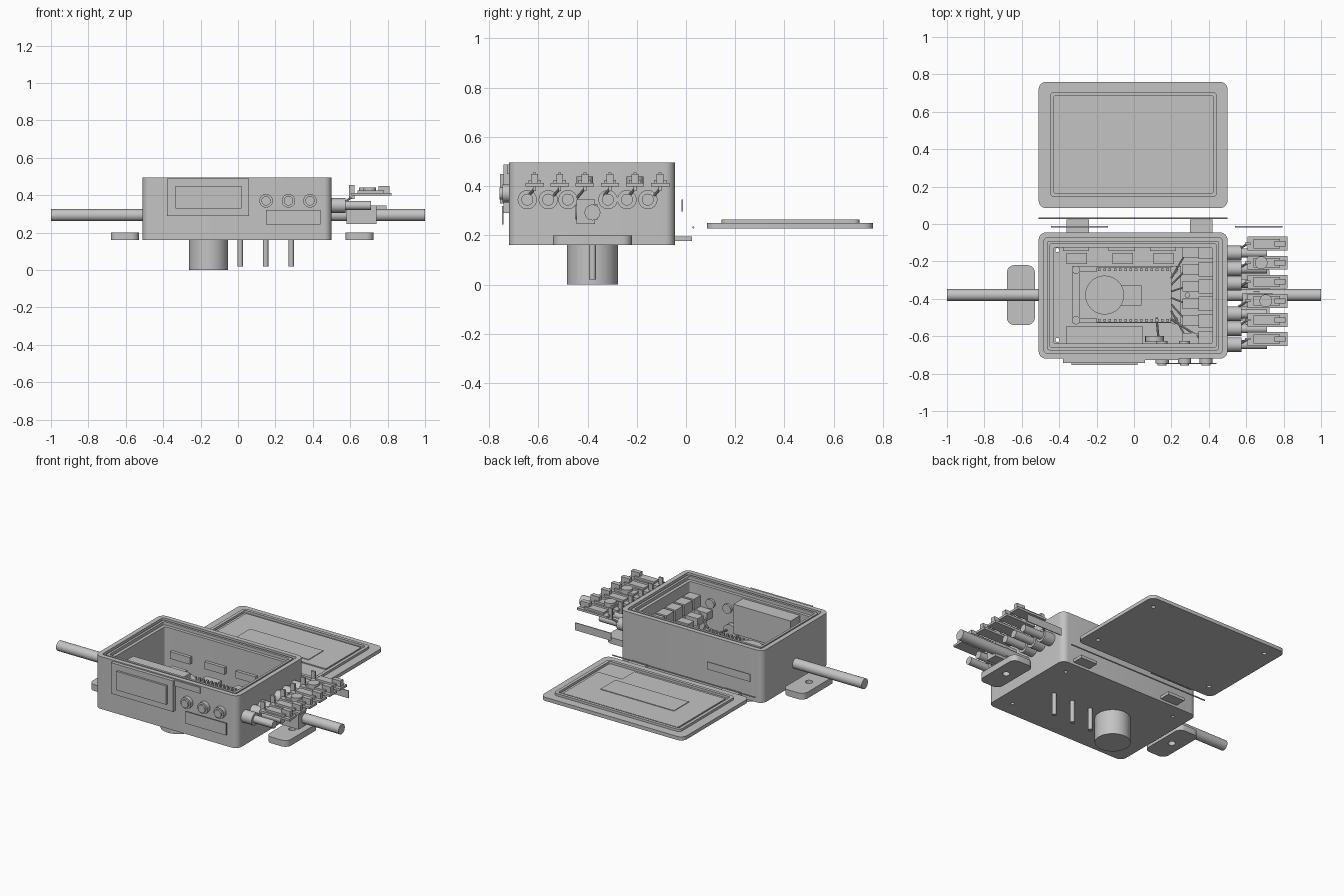
import bpy, bmesh
from math import cos, sin, pi, radians
from mathutils import Vector

cube = bpy.data.objects.get("Cube")
if cube:
    bpy.data.objects.remove(cube, do_unlink=True)

grey = bpy.data.materials.new("plain_grey")
grey.use_nodes = True
TONE = (0.55, 0.55, 0.55, 1)
grey.diffuse_color = TONE
grey.node_tree.nodes["Principled BSDF"].inputs["Base Color"].default_value = TONE
rounded = []


def finish(name, bm, smooth=False):
    bmesh.ops.recalc_face_normals(bm, faces=bm.faces)
    mesh = bpy.data.meshes.new(name)
    bm.to_mesh(mesh)
    bm.free()
    mesh.materials.append(grey)
    ob = bpy.data.objects.new(name, mesh)
    bpy.context.collection.objects.link(ob)
    if smooth:
        rounded.append(ob)
    return ob


def box(name, x, y, z):
    """Block from three (low, high) ranges."""
    bm = bmesh.new()
    bmesh.ops.create_cube(bm, size=1)
    for v in bm.verts:
        v.co = [(a + b) / 2 + c * (b - a) for c, (a, b) in zip(v.co, (x, y, z))]
    return finish(name, bm)


def rod(name, start, end, r, sides=32):
    """Cylinder between two points."""
    a, b = Vector(start), Vector(end)
    bm = bmesh.new()
    bmesh.ops.create_cone(bm, cap_ends=True, segments=sides, radius1=r, radius2=r,
                          depth=(b - a).length)
    turn = Vector((0, 0, 1)).rotation_difference(b - a).to_matrix()
    for v in bm.verts:
        v.co = turn @ v.co + (a + b) / 2
    return finish(name, bm, sides > 6)


def outline(x, y, r, steps=6):
    corners = [(x[1] - r, y[1] - r), (x[0] + r, y[1] - r),
               (x[0] + r, y[0] + r), (x[1] - r, y[0] + r)]
    return [(cx + r * cos(t), cy + r * sin(t))
            for k, (cx, cy) in enumerate(corners)
            for t in [(k + i / steps) * pi / 2 for i in range(steps + 1)]]


def loft(name, x, y, r, profile, ring=False):
    """Rounded rectangle carried through (inset, height) steps."""
    bm = bmesh.new()
    loops = []
    for d, z in profile:
        pts = outline((x[0] + d, x[1] - d), (y[0] + d, y[1] - d), max(r - d, 0.012))
        loops.append([bm.verts.new((px, py, z)) for px, py in pts])
    pairs = list(zip(loops, loops[1:]))
    if ring:
        pairs.append((loops[-1], loops[0]))
    else:
        bm.faces.new(loops[0])
        bm.faces.new(loops[-1])
    for lo, hi in pairs:
        n = len(lo)
        for i in range(n):
            j = (i + 1) % n
            bm.faces.new((lo[i], lo[j], hi[j], hi[i]))
    return finish(name, bm, True)


def drill(ob, spots, r, z):
    for sx, sy in spots:
        cutter = rod("drill_cutter", (sx, sy, z[0]), (sx, sy, z[1]), r, 16)
        rounded.remove(cutter)
        cutter.hide_render = True
        mod = ob.modifiers.new("hole", 'BOOLEAN')
        mod.operation = 'DIFFERENCE'
        mod.object = cutter
        bpy.context.view_layer.objects.active = ob
        bpy.ops.object.modifier_apply(modifier=mod.name)
        bpy.data.objects.remove(cutter, do_unlink=True)


BX, BY = (-0.51, 0.5), (-0.72, -0.045)
MID = -0.38

# Open case with a grooved rim
case = loft("case_body", BX, BY, 0.04, [
    (0, 0.16), (0, 0.495), (0.03, 0.495), (0.03, 0.475), (0.045, 0.475),
    (0.045, 0.49), (0.06, 0.49), (0.06, 0.47), (0.08, 0.47), (0.08, 0.185)])
drill(case, [(sx, MID + s * 0.24) for sx in (-0.41, 0.4) for s in (-1, 1)], 0.011, (0.1, 0.3))

# Removed lid with its gasket and label
LX, LY = (-0.51, 0.5), (0.085, 0.76)
lid = loft("lid_plate", LX, LY, 0.04, [(0, 0.227), (0, 0.25)])
drill(lid, [(sx, 0.425 + s * 0.25) for sx in (-0.42, 0.42) for s in (-1, 1)], 0.013, (0.2, 0.242))
loft("lid_gasket", (-0.45, 0.445), (0.145, 0.705), 0.025,
     [(0, 0.249), (0, 0.265), (0.02, 0.265), (0.02, 0.249)], ring=True)
bm = bmesh.new()
shape = [(-0.41, 0.187), (0.235, 0.187), (0.235, 0.31), (0.405, 0.31),
         (0.405, 0.668), (-0.41, 0.668)]
face = bm.faces.new([bm.verts.new((px, py, 0.249)) for px, py in shape])
top = bmesh.ops.extrude_face_region(bm, geom=[face])["geom"]
bmesh.ops.translate(bm, vec=(0, 0, 0.008), verts=[v for v in top if isinstance(v, bmesh.types.BMVert)])
finish("lid_panel", bm)
box("lid_label", (-0.265, 0.255), (0.35, 0.5), (0.256, 0.261))

# Hinge rod and tabs
rod("hinge_rod", (-0.51, 0.03, 0.232), (0.5, 0.03, 0.232), 0.004, 8)
for hx in (-0.3, 0.36):
    box("hinge_tab", (hx - 0.06, hx + 0.06), (-0.046, 0.025), (0.176, 0.195))

# Mounting ears and side pipes
for side, ex in (("right", (-0.68, -0.53)), ("left", (0.575, 0.725))):
    ear = loft(side + "_mounting_ear", ex, (-0.54, -0.22), 0.04, [(0, 0.16), (0, 0.2)])
    drill(ear, [(sum(ex) / 2, MID)], 0.022, (0.1, 0.3))
for side, s in (("right", -1), ("left", 1)):
    rod(side + "_pipe", (s * 0.49, MID, 0.293), (s, MID, 0.293), 0.032)
box("pipe_clamp", (0.58, 0.74), (-0.445, -0.37), (0.245, 0.345))
rod("clamp_screw", (0.655, -0.45, 0.295), (0.655, -0.36, 0.295), 0.03)

# Underside sensor and probe pins
rod("sensor_barrel", (-0.157, MID, 0), (-0.157, MID, 0.3), 0.104, 48)
for px in (0.012, 0.148, 0.285):
    rod("probe_pin", (px, MID, 0.02), (px, MID, 0.2), 0.014, 16)

# Front display, buttons and plates
loft_y = (-0.75, -0.71)
box("display_bezel", (-0.38, 0.06), (-0.742, -0.71), (0.29, 0.488))
box("display_screen", (-0.335, 0.02), (-0.755, -0.74), (0.33, 0.45))
box("front_title_strip", (0.06, 0.24), (-0.728, -0.71), (0.45, 0.488))
box("front_label_plate", (0.15, 0.44), (-0.748, -0.742), (0.243, 0.32))
for bx in (0.15, 0.27, 0.385):
    rod("button_ring", (bx, -0.745, 0.37), (bx, -0.715, 0.37), 0.036)
    rod("button_cap", (bx, -0.757, 0.37), (bx, -0.74, 0.37), 0.025)
    rod("button_back", (bx, -0.645, 0.37), (bx, -0.625, 0.37), 0.03)

# Thin plates behind the case
box("back_label_plate", (-0.445, -0.14), (-0.018, -0.012), (0.297, 0.345))
box("cable_label_plate", (0.54, 0.795), (-0.018, -0.012), (0.297, 0.345))

# Cable glands on the left wall
for gy in (-0.645, -0.56, -0.48, -0.317, -0.24, -0.155):
    rod("gland_nut", (0.49, gy, 0.345), (0.575, gy, 0.345), 0.039, 24)
    rod("gland_sleeve", (0.57, gy, 0.345), (0.71, gy, 0.345), 0.024, 24)

# Terminal row outside and matching blocks inside
for i in range(6):
    ty = -0.105 - i * 0.102
    box("terminal_plate", (0.607, 0.82), (ty - 0.037, ty + 0.037), (0.398, 0.412))
    box("terminal_clip", (0.75, 0.81), (ty - 0.014, ty + 0.014), (0.41, 0.45))
    box("terminal_base", (0.64, 0.78), (ty - 0.025, ty + 0.025), (0.41, 0.425))
    box("terminal_post", (0.593, 0.622), (ty - 0.006, ty + 0.006), (0.38, 0.455))
    rod("terminal_wire", (0.56, ty - 0.03, 0.355), (0.608, ty, 0.39), 0.006, 8)
    iy = -0.15 - i * 0.092
    box("inner_terminal", (0.345, 0.435), (iy - 0.038, iy + 0.038), (0.33, 0.4))
    box("inner_terminal_step", (0.26, 0.35), (iy - 0.028, iy + 0.028), (0.28, 0.33))
    rod("inner_wire", (0.2, -0.29 - i * 0.035, 0.265), (0.28, iy, 0.3), 0.005, 8)
rod("status_lamp", (0.68, -0.207, 0.41), (0.68, -0.207, 0.44), 0.034)
rod("second_lamp", (0.705, -0.411, 0.41), (0.705, -0.411, 0.44), 0.034)

# Circuit board with pin headers and small parts
box("carrier_board", (-0.33, 0.25), (-0.53, -0.225), (0.2, 0.212))
box("main_board", (-0.295, 0.2), (-0.505, -0.255), (0.24, 0.256))
box("processor_block", (-0.07, 0.04), (-0.435, -0.33), (0.25, 0.275))
for hy in (-0.515, -0.245):
    box("pin_header", (-0.2, 0.2), (hy - 0.012, hy + 0.012), (0.21, 0.255))
    for i in range(14):
        cx = -0.185 + i * 0.028
        box("header_pin", (cx - 0.007, cx + 0.007), (hy - 0.007, hy + 0.007), (0.25, 0.275))
for sx in (-0.31, 0.215):
    for sy in (-0.515, -0.245):
        rod("board_standoff", (sx, sy, 0.18), (sx, sy, 0.27), 0.022, 16)
box("display_module", (-0.36, 0.045), (-0.67, -0.545), (0.27, 0.46))
for i, px in enumerate((-0.31, -0.065, 0.155)):
    box("back_wall_plate", (px - 0.07, px + 0.07), (-0.145, -0.12), (0.285, 0.33))
    box("relay_block", (px - 0.05, px + 0.06), (-0.215, -0.155), (0.18, 0.25))
rod("buzzer", (0.11, -0.63, 0.24), (0.11, -0.6, 0.24), 0.05, 24)
rod("front_wire", (0.13, -0.6, 0.25), (0.12, -0.5, 0.27), 0.006, 8)
rod("long_wire", (0.2, -0.51, 0.28), (0.38, -0.625, 0.34), 0.006, 8)

# Smooth round parts, keeping edges sharp
bpy.ops.object.select_all(action='DESELECT')
for ob in rounded:
    ob.select_set(True)
bpy.context.view_layer.objects.active = rounded[0]
bpy.ops.object.shade_smooth_by_angle(angle=radians(35))
bpy.ops.object.select_all(action='DESELECT')
